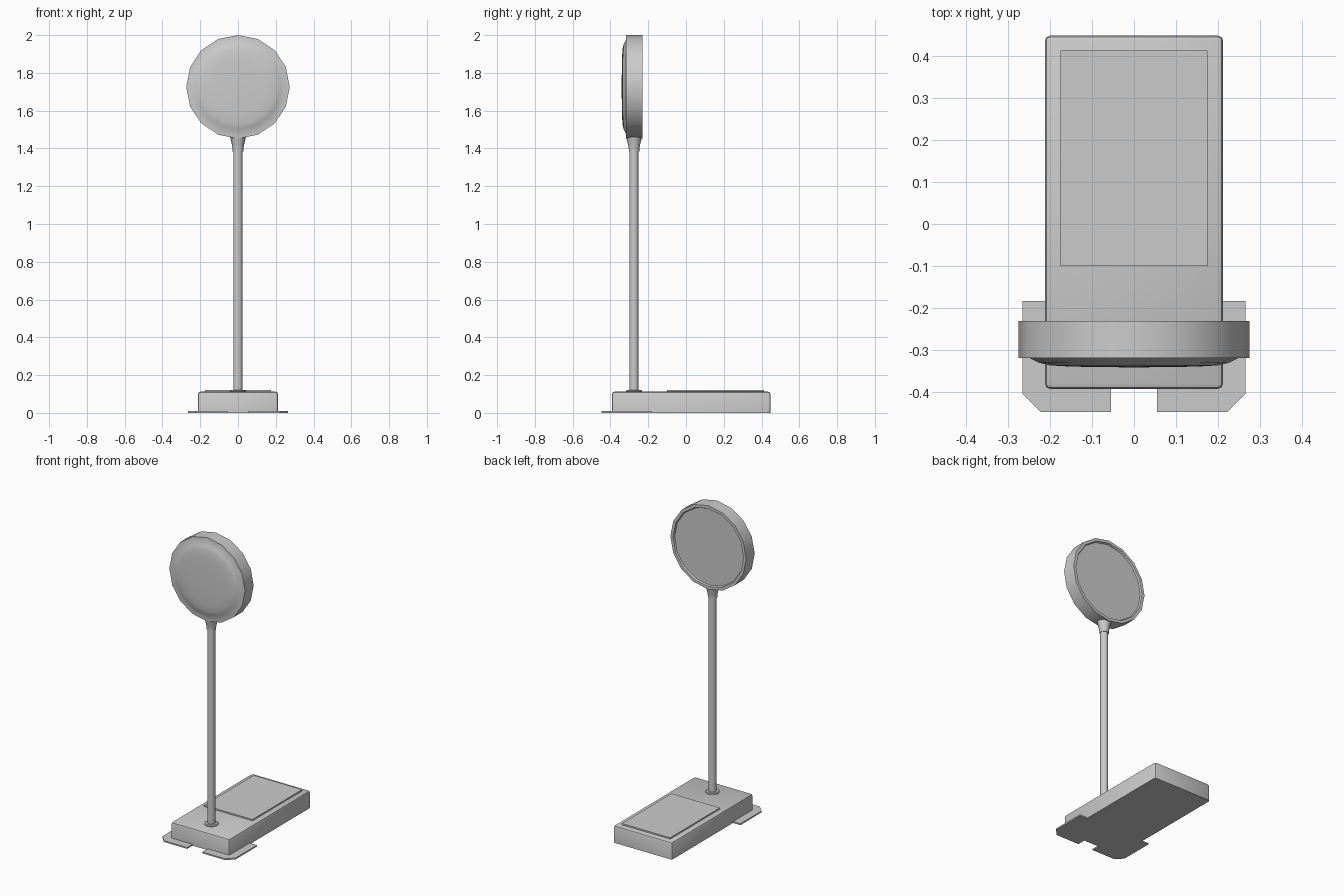
import bpy, bmesh
from math import pi, radians
from mathutils import Vector

if "Cube" in bpy.data.objects:
    bpy.data.objects.remove(bpy.data.objects["Cube"])


def finish(name, bm, smooth=True):
    bmesh.ops.remove_doubles(bm, verts=bm.verts, dist=1e-5)
    bmesh.ops.recalc_face_normals(bm, faces=bm.faces)
    mesh = bpy.data.meshes.new(name)
    bm.to_mesh(mesh)
    bm.free()
    ob = bpy.data.objects.new(name, mesh)
    bpy.context.collection.objects.link(ob)
    if smooth:
        bpy.context.view_layer.objects.active = ob
        ob.select_set(True)
        bpy.ops.object.shade_smooth_by_angle(angle=radians(35))
        ob.select_set(False)
    return ob


def lathe(name, profile, centre, axis, sides):
    """Spin (radius, position along axis) points about an axis through centre."""
    bm = bmesh.new()
    c, a = Vector(centre), Vector(axis)
    vs = [bm.verts.new(c + Vector((r, 0, 0)) + a * h) for r, h in profile]
    es = [bm.edges.new(p) for p in zip(vs, vs[1:])]
    bmesh.ops.spin(bm, geom=vs + es, cent=c, axis=a, angle=2 * pi, steps=sides)
    return finish(name, bm)


def slab(name, outline, z0, z1, bevel=0.0, segments=1):
    """Extrude an outline upwards, rounding every edge except the bottom ones."""
    bm = bmesh.new()
    face = bm.faces.new([bm.verts.new((x, y, z0)) for x, y in outline])
    top = bmesh.ops.extrude_face_region(bm, geom=[face], use_keep_orig=True)["geom"]
    for v in top:
        if isinstance(v, bmesh.types.BMVert):
            v.co.z = z1
    if bevel:
        edges = [e for e in bm.edges if max(v.co.z for v in e.verts) > z0 + 1e-4]
        bmesh.ops.bevel(bm, geom=edges, offset=bevel, segments=segments,
                        profile=0.5, affect='EDGES')
    return finish(name, bm)


def rect(x, y0, y1):
    return [(-x, y0), (x, y0), (x, y1), (-x, y1)]


# Base block and raised top pad
slab("base", rect(0.212, -0.392, 0.448), 0, 0.112, 0.013, 2)
slab("top_pad", rect(0.175, -0.10, 0.413), 0.105, 0.121)

# Thin floor plates, mirrored left and right
plate = [(0.055, -0.447), (0.222, -0.447), (0.265, -0.403), (0.265, -0.183), (0.055, -0.183)]
for side, s in (("right", 1), ("left", -1)):
    slab("floor_plate_" + side, [(s * x, y) for x, y in plate], 0, 0.009)

# Pole, its foot collar and the flared neck under the head
POLE_Y = -0.275
lathe("pole", [(0, 0.10), (0.024, 0.10), (0.024, 1.42), (0, 1.42)],
      (0, POLE_Y, 0), (0, 0, 1), 16)
lathe("pole_collar", [(0, 0.105), (0.042, 0.105), (0.042, 0.117), (0.037, 0.121), (0, 0.121)],
      (0, POLE_Y, 0), (0, 0, 1), 16)
lathe("neck", [(0, 1.385), (0.028, 1.385), (0.028, 1.397), (0.032, 1.42), (0.043, 1.465), (0, 1.48)],
      (0, POLE_Y, 0), (0, 0, 1), 16)

# Round head: recessed back, rim and domed front
lathe("head", [(0, -0.240), (0.250, -0.240), (0.255, -0.230), (0.274, -0.230),
               (0.274, -0.318), (0.247, -0.319), (0.225, -0.330), (0.200, -0.336),
               (0.150, -0.339), (0, -0.341)],
      (0, 0, 1.726), (0, 1, 0), 16)
